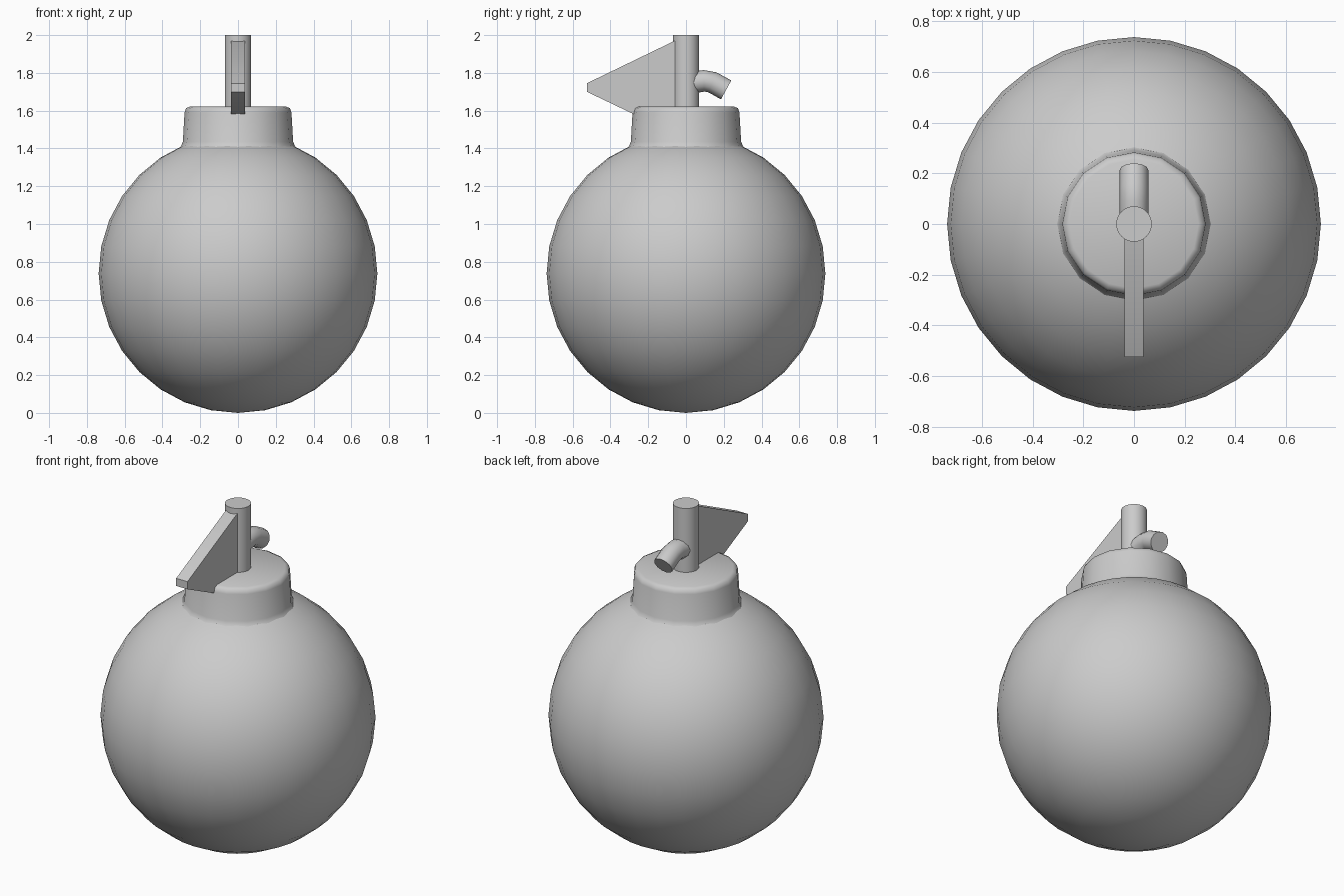
import bpy
import bmesh
from math import cos, sin, pi, radians
from mathutils import Vector

cube = bpy.data.objects.get("Cube")
if cube:
    bpy.data.objects.remove(cube, do_unlink=True)

grey = bpy.data.materials.new("plain_grey")
grey.use_nodes = True
grey.diffuse_color = (0.6, 0.6, 0.6, 1)
grey.node_tree.nodes["Principled BSDF"].inputs["Base Color"].default_value = grey.diffuse_color


def finish(name, bm, angle=35):
    """Turn a bmesh into a smooth object with sharp edges kept."""
    bmesh.ops.recalc_face_normals(bm, faces=bm.faces)
    mesh = bpy.data.meshes.new(name)
    bm.to_mesh(mesh)
    bm.free()
    mesh.materials.append(grey)
    mesh.shade_smooth()
    mesh.set_sharp_from_angle(angle=radians(angle))
    obj = bpy.data.objects.new(name, mesh)
    bpy.context.collection.objects.link(obj)
    return obj


def skin(name, rings, angle=35):
    """Bridge rings of points and cap both ends."""
    bm = bmesh.new()
    loops = [[bm.verts.new(p) for p in ring] for ring in rings]
    n = len(loops[0])
    for a, b in zip(loops, loops[1:]):
        for i in range(n):
            j = (i + 1) % n
            bm.faces.new((a[i], a[j], b[j], b[i]))
    bm.faces.new(loops[0])
    bm.faces.new(loops[-1])
    return finish(name, bm, angle)


def lathe(name, profile, sides, angle=35):
    turns = [2 * pi * i / sides for i in range(sides)]
    return skin(name, [[(r * cos(t), r * sin(t), z) for t in turns]
                       for r, z in profile], angle)


# Round body
RADIUS = 0.738
bm = bmesh.new()
bmesh.ops.create_uvsphere(bm, u_segments=32, v_segments=16, radius=RADIUS)
bmesh.ops.translate(bm, verts=bm.verts, vec=(0, 0, RADIUS))
finish("body", bm)

# Neck with a flared foot and softened rim
lathe("neck", [(0.36, 1.36), (0.305, 1.405), (0.292, 1.435), (0.283, 1.59),
               (0.276, 1.612), (0.255, 1.622)], 16, 60)

# Upright post
lathe("post", [(0.07, 1.58), (0.07, 2.0)], 32)

# Lever fin reaching forward from the post
outline = [(0, 1.97), (-0.06, 1.97), (-0.525, 1.745), (-0.525, 1.70),
           (-0.28, 1.583), (0, 1.583)]
skin("lever", [[(x, y, z) for y, z in outline] for x in (-0.037, 0.037)])

# Bent spout at the back, swept along a short path
path = [Vector((0, y, z)) for y, z in
        ((0.02, 1.746), (0.095, 1.758), (0.14, 1.75), (0.2125, 1.71))]
rings = []
for i, p in enumerate(path):
    ahead = path[min(i + 1, len(path) - 1)]
    behind = path[max(i - 1, 0)]
    along = (ahead - behind).normalized()
    side = Vector((1, 0, 0))
    up = side.cross(along)
    turns = [2 * pi * k / 12 for k in range(12)]
    rings.append([p + 0.057 * (cos(t) * side + sin(t) * up) for t in turns])
skin("spout", rings, 45)
